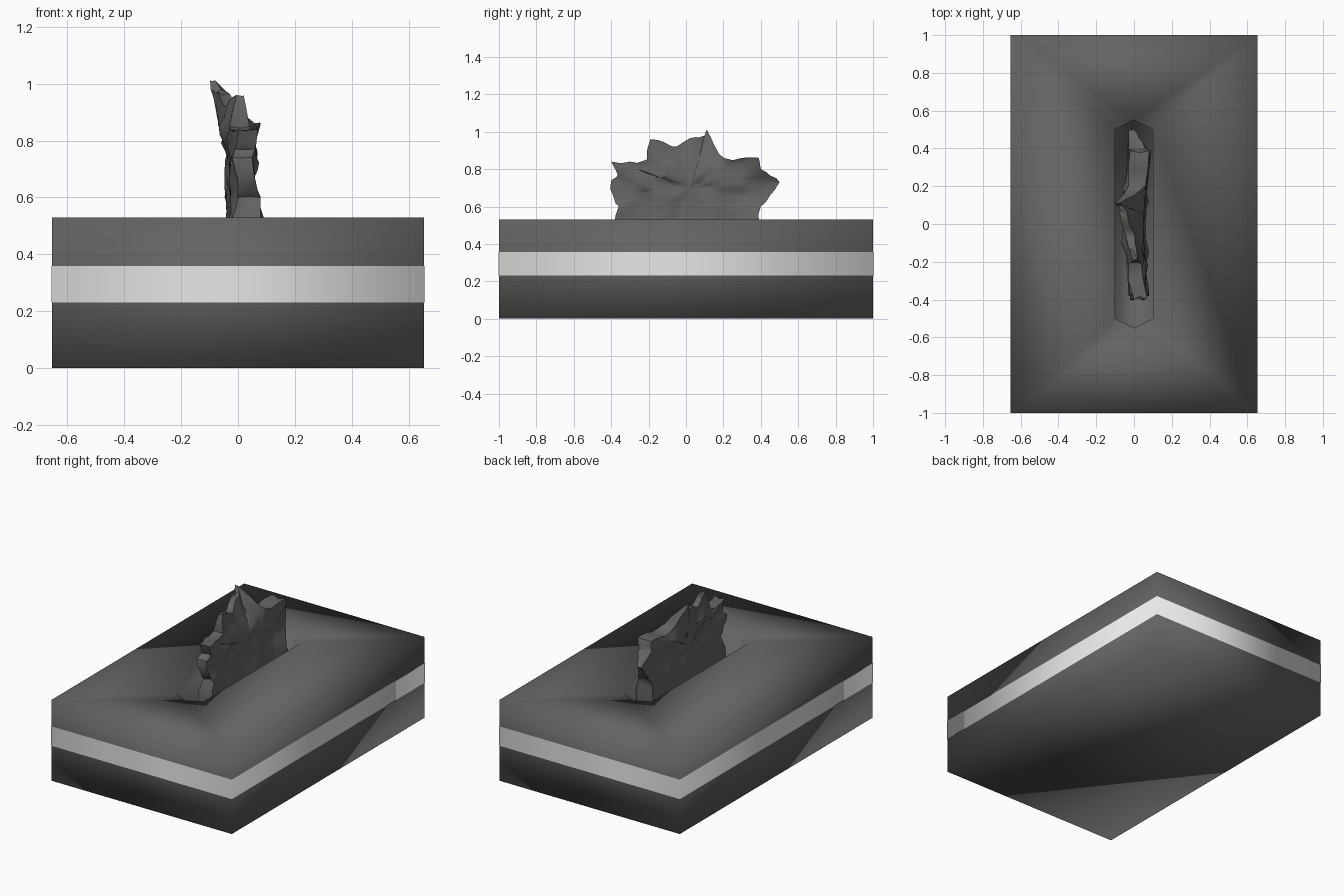
import bpy, bmesh, math, random
from mathutils import Vector, noise

if "Cube" in bpy.data.objects:
    bpy.data.objects.remove(bpy.data.objects["Cube"])

random.seed(4)


def material(name, rgb):
    m = bpy.data.materials.new(name)
    m.diffuse_color = (*rgb, 1)
    m.use_nodes = True
    m.node_tree.nodes["Principled BSDF"].inputs["Base Color"].default_value = m.diffuse_color
    return m


GREY = material("dark grey stone", (0.13, 0.125, 0.12))
WHITE = material("pale band", (0.80, 0.80, 0.78))


def finish(bm, name, mat):
    bmesh.ops.recalc_face_normals(bm, faces=bm.faces)
    me = bpy.data.meshes.new(name)
    bm.to_mesh(me)
    bm.free()
    me.materials.append(mat)
    for p in me.polygons:
        p.use_smooth = True
    ob = bpy.data.objects.new(name, me)
    bpy.context.collection.objects.link(ob)
    return ob


X, Y, TOP, FLOOR = 0.655, 1.0, 0.53, 0.38
RECT = [(-X, -Y), (X, -Y), (X, Y), (-X, Y)]
SLOT = [(0, -.55), (.1, -.5), (.1, .5), (0, .55), (-.1, .5), (-.1, -.5)]


def ring(bm, pts, z):
    return [bm.verts.new((x, y, z)) for x, y in pts]


def bridge(bm, a, b):
    n = len(a)
    for i in range(n):
        j = (i + 1) % n
        bm.faces.new((a[i], a[j], b[j], b[i]))


# Base block with a six-sided slot in the top
bm = bmesh.new()
low, high = ring(bm, RECT, 0), ring(bm, RECT, TOP)
rim, bed = ring(bm, SLOT, TOP), ring(bm, SLOT, FLOOR)
bm.faces.new(low)
bridge(bm, low, high)
bridge(bm, rim, bed)
bm.faces.new(bed)
A, B, C, D = high
t0, r0, r1, t1, l1, l0 = rim
for f in ((A, B, t0), (B, r0, t0), (B, C, r1, r0), (C, t1, r1),
          (C, D, t1), (D, l1, t1), (D, A, l0, l1), (A, t0, l0)):
    bm.faces.new(f)
finish(bm, "base_block", GREY)

# Pale band around the block
bm = bmesh.new()
wide = [(x * 1.002, y * 1.0015) for x, y in RECT]
bridge(bm, ring(bm, wide, 0.23), ring(bm, wide, 0.358))
finish(bm, "pale_band", WHITE)

# Broken slab: jagged outline as (y, z, left x, right x)
OUT = [(-.38, FLOOR, -.03, .07), (-.38, .53, -.02, .08), (-.36, .60, 0, .08),
       (-.39, .66, 0, .06), (-.40, .74, -.02, .05), (-.365, .77, -.01, .06),
       (-.40, .84, 0, .07), (-.30, .84, -.03, .05), (-.21, .85, -.03, .04),
       (-.19, .96, -.005, .02), (-.12, .945, -.03, .01), (-.05, .92, -.05, 0),
       (.02, .965, -.07, -.03), (.07, .97, -.08, -.04), (.11, 1.012, -.10, -.08),
       (.15, .93, -.06, 0), (.20, .86, -.03, .06), (.30, .86, -.03, .075),
       (.39, .86, -.02, .08), (.40, .80, -.03, .06), (.45, .765, -.03, .03),
       (.50, .73, -.03, 0), (.45, .66, -.03, .03), (.40, .60, -.03, .07),
       (.39, .53, -.03, .09), (.38, FLOOR, -.03, .09),
       (.19, FLOOR, -.04, .07), (0, FLOOR, -.04, .06), (-.19, FLOOR, -.035, .06)]
# Midpoints between outline points, slightly roughened
pts = []
for i, p in enumerate(OUT):
    q = OUT[(i + 1) % len(OUT)]
    mid = [(a + b) / 2 for a, b in zip(p, q)]
    if mid[1] > FLOOR + .1:
        mid[0] += random.uniform(-.012, .012)
        mid[1] += random.uniform(-.014, .006)
    pts += [p, tuple(mid)]

CY, CZ = 0.03, 0.70
STEPS = (1, .9, .75, .58, .4, .2)


def sheet_x(side, y, z, xe, s):
    """Depth of one broad face, blended from the rim to a rough middle."""
    core = -.035 if side == 0 else .055
    lean = -.05 * max(0, z - .76) / .2
    bump = noise.noise(Vector((side * 5.3, y * 9, z * 9))) * .030
    bump += noise.noise(Vector((side * 3.1, y * 22, z * 22))) * .010
    w = 1 - s
    w = min(1, w * 2.2)
    x = xe * (1 - w) + (core + lean + bump) * w
    return max(-.098, min(.095, x))


bm = bmesh.new()
rims = []
for side in (0, 1):
    loops = []
    for s in STEPS:
        loop = []
        for p in pts:
            y, z = CY + (p[0] - CY) * s, CZ + (p[1] - CZ) * s
            loop.append(bm.verts.new((sheet_x(side, y, z, p[2 + side], s), y, z)))
        loops.append(loop)
    for a, b in zip(loops, loops[1:]):
        bridge(bm, a, b)
    mid = bm.verts.new((sheet_x(side, CY, CZ, 0, 0), CY, CZ))
    for i in range(len(pts)):
        bm.faces.new((loops[-1][i], loops[-1][(i + 1) % len(pts)], mid))
    rims.append(loops[0])
# Chipped edge joining the two broad faces
edge = []
for a, b in zip(*rims):
    m = (a.co + b.co) / 2
    if m.z > FLOOR + .1:
        k = random.uniform(.955, 1.0)
        m.y, m.z = CY + (m.y - CY) * k, CZ + (m.z - CZ) * k
        m.x += random.uniform(-.01, .01)
    edge.append(bm.verts.new(m))
bridge(bm, rims[0], edge)
bridge(bm, edge, rims[1])
bmesh.ops.triangulate(bm, faces=bm.faces)
slab = finish(bm, "broken_slab", GREY)
bpy.context.view_layer.objects.active = slab
slab.select_set(True)
bpy.ops.object.shade_smooth_by_angle(angle=math.radians(40))
